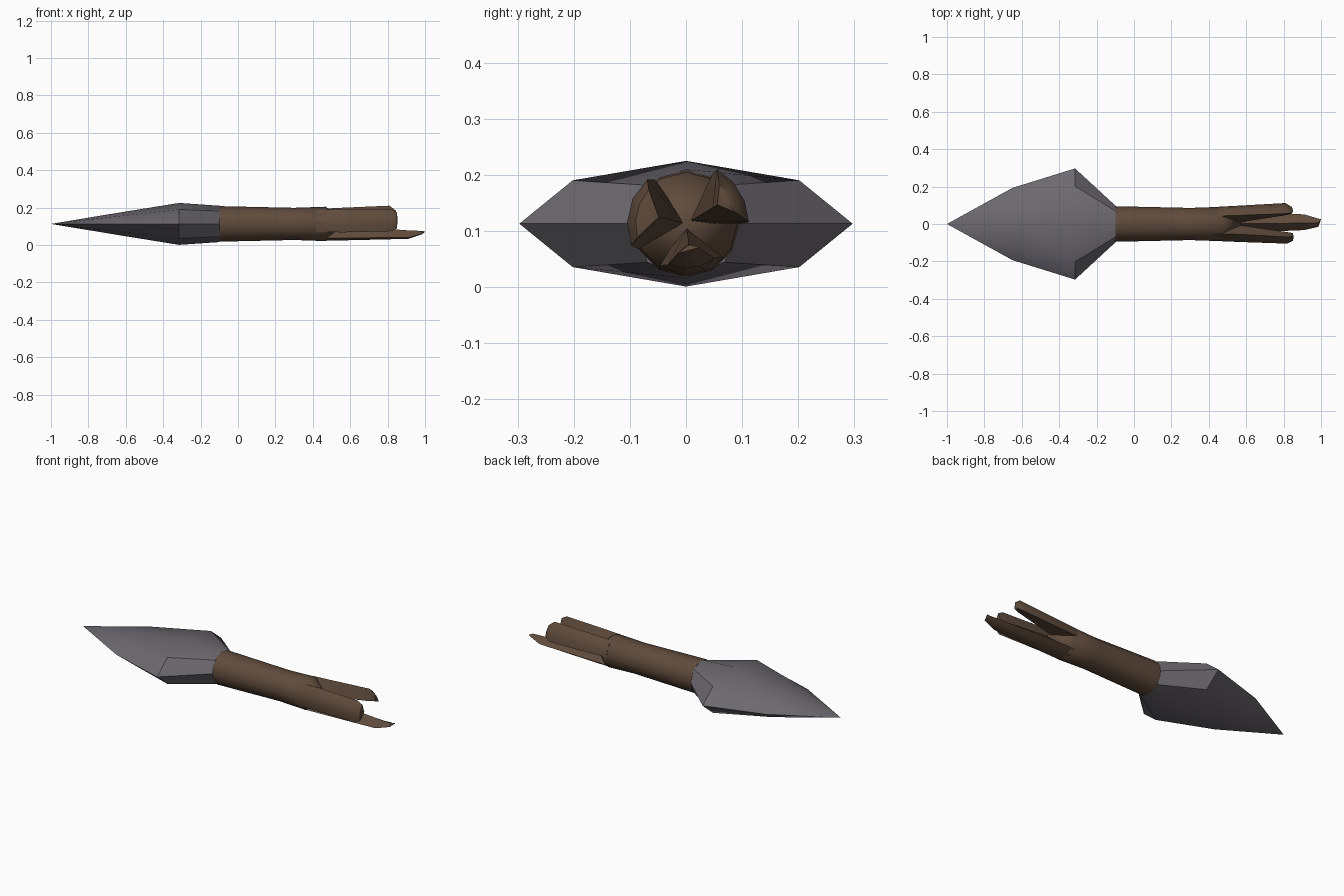
import bpy, bmesh, math

if "Cube" in bpy.data.objects:
    bpy.data.objects.remove(bpy.data.objects["Cube"])

CZ = 0.113  # height of the long axis


def material(name, rgb):
    m = bpy.data.materials.new(name)
    m.diffuse_color = (*rgb, 1)
    m.use_nodes = True
    m.node_tree.nodes["Principled BSDF"].inputs["Base Color"].default_value = m.diffuse_color
    return m


stone = material("grey stone", (0.15, 0.14, 0.16))
wood = material("brown wood", (0.115, 0.07, 0.045))


def loft(name, rings, mat, angle, start=None, end=None):
    """Skin rings of points; close each end with a point or a flat cap."""
    bm = bmesh.new()
    vs = [[bm.verts.new(p) for p in r] for r in rings]
    n = len(vs[0])
    for a, b in zip(vs, vs[1:]):
        for i in range(n):
            j = (i + 1) % n
            bm.faces.new((a[i], a[j], b[j], b[i]))
    for ring, tip in ((vs[0], start), (vs[-1], end)):
        if tip:
            t = bm.verts.new(tip)
            for i in range(n):
                bm.faces.new((ring[i], ring[(i + 1) % n], t))
        else:
            bm.faces.new(ring)
    bmesh.ops.recalc_face_normals(bm, faces=bm.faces)
    me = bpy.data.meshes.new(name)
    bm.to_mesh(me)
    bm.free()
    me.materials.append(mat)
    ob = bpy.data.objects.new(name, me)
    bpy.context.collection.objects.link(ob)
    bpy.context.view_layer.objects.active = ob
    ob.select_set(True)
    bpy.ops.object.shade_smooth_by_angle(angle=math.radians(angle))
    ob.select_set(False)
    return ob


def polar(x, r, deg):
    a = math.radians(deg)
    return (x, r * math.cos(a), CZ + r * math.sin(a))


# Spear head: flattened eight-sided section, narrowing to a round neck
def head_ring(x, w, h, sy, sz):
    quarter = [(w, 0), (w * sy, h * sz), (0, h), (-w * sy, h * sz),
               (-w, 0), (-w * sy, -h * sz), (0, -h), (w * sy, -h * sz)]
    return [(x, y, CZ + z) for y, z in quarter]


loft("spear_head",
     [head_ring(-0.65, 0.193, 0.058, 0.68, 0.69),
      head_ring(-0.315, 0.297, 0.112, 0.68, 0.69),
      head_ring(-0.098, 0.097, 0.097, 0.707, 0.707)],
     stone, 40, start=(-1, 0, CZ))

# Shaft: slightly waisted, broken end rising to a point inside the splinters
loft("shaft",
     [[polar(x, r, 30 * i) for i in range(12)]
      for x, r in ((-0.1, 0.095), (0.3, 0.086), (0.47, 0.092))],
     wood, 45, end=(0.58, 0, CZ))


# Splinters: wedges of the shaft that spread outward and end in a slanted tip
def splinter(name, a0, a1, stations, tip):
    rings = []
    for x, inner, outer, keep in stations:
        mid, half = (a0 + a1) / 2, (a1 - a0) / 2 * keep
        arc = [polar(x, outer, mid - half + 2 * half * i / 3) for i in range(4)]
        rings.append([polar(x, inner, mid)] + arc)
    loft(name, rings, wood, 40, end=tip)


splinter("near_splinter", 125, 208,
         [(0.42, 0.0, 0.090, 1), (0.56, 0.005, 0.096, 1),
          (0.82, 0.045, 0.105, 0.85), (0.85, 0.05, 0.09, 0.7)],
         (0.853, -0.07, CZ + 0.02))
splinter("far_splinter", 0, 62,
         [(0.45, 0.0, 0.092, 1), (0.56, 0.01, 0.098, 1),
          (0.81, 0.055, 0.112, 0.95), (0.845, 0.065, 0.092, 0.6)],
         (0.85, 0.07, CZ + 0.04))
splinter("lower_splinter", 238, 318,
         [(0.45, 0.0, 0.091, 1), (0.58, 0.01, 0.088, 1),
          (0.91, 0.035, 0.080, 0.8), (0.985, 0.038, 0.055, 0.6)],
         (1.0, 0.025, CZ - 0.042))
